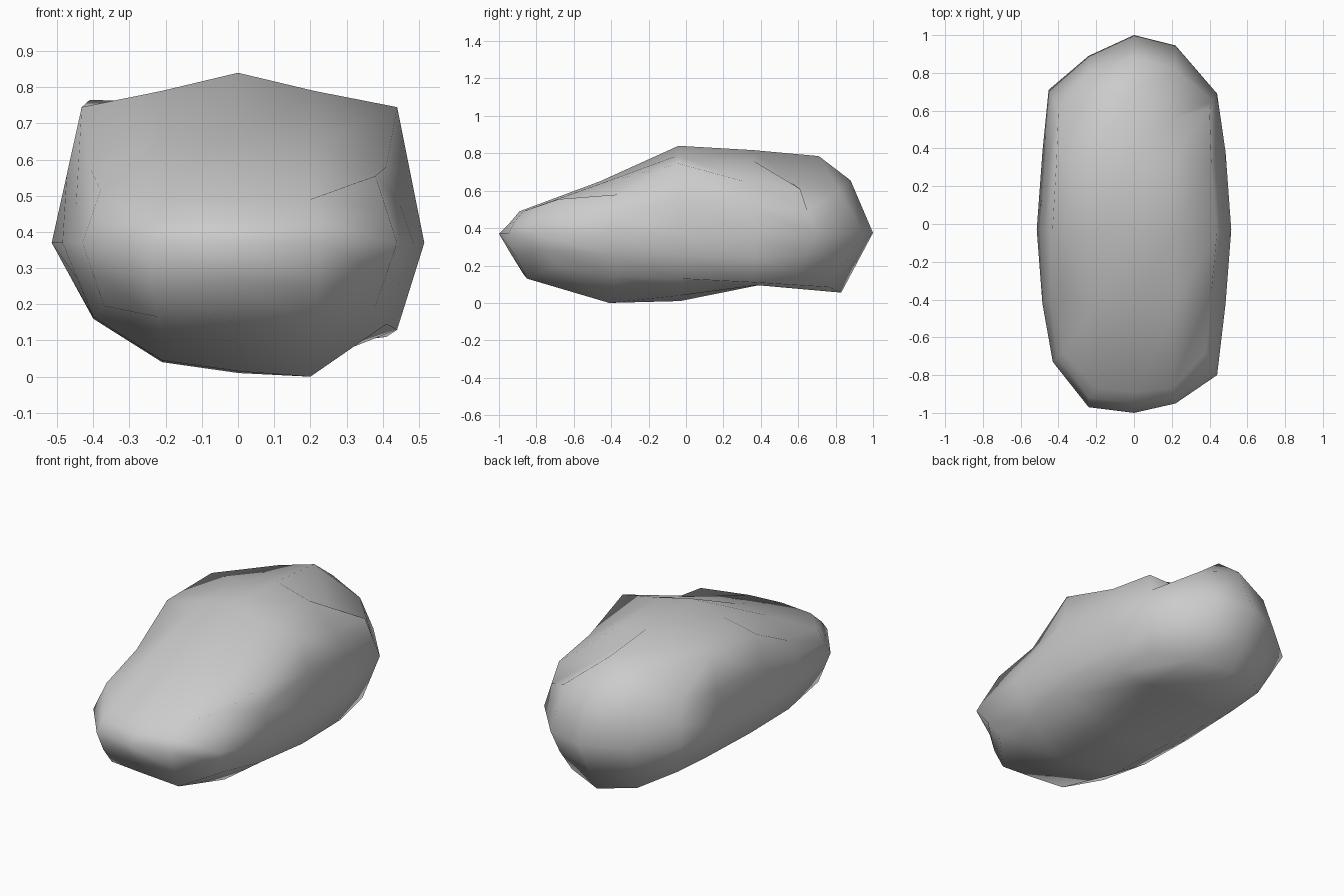
import bpy, bmesh

if "Cube" in bpy.data.objects:
    bpy.data.objects.remove(bpy.data.objects["Cube"])

# Lengthwise stations, each (x, y, z):
# side middle, top corner, top quarter, top middle, bottom middle, bottom quarter, bottom corner
STATIONS = [
    [(.44, -.80, .375), (.38, -.68, .56), (.20, -.87, .495), (0, -.89, .495),
     (0, -.87, .16), (.21, -.85, .135), (.38, -.68, .20)],
    [(.485, -.42, .375), (.41, -.36, .585), (.21, -.45, .645), (0, -.46, .655),
     (0, -.41, .02), (.20, -.41, .005), (.41, -.38, .15)],
    [(.515, -.03, .375), (.44, -.04, .75), (.21, -.04, .795), (0, -.04, .845),
     (0, -.03, .015), (.21, -.03, .045), (.44, -.03, .135)],
    [(.485, .38, .375), (.41, .31, .655), (.21, .36, .765), (0, .36, .822),
     (0, .39, .10), (.21, .38, .10), (.41, .36, .115)],
    [(.44, .69, .375), (.40, .61, .615), (.20, .56, .65), (0, .71, .79),
     (0, .83, .06), (.21, .76, .09), (.39, .60, .15)],
]
# Where the left half differs from the mirrored right: station -> {point: position}
LEFT = {
    0: {0: (-.43, -.73, .375), 1: (-.38, -.68, .52), 6: (-.37, -.70, .20), 5: (-.22, -.86, .17)},
    1: {5: (-.21, -.41, .05), 6: (-.40, -.38, .17)},
    2: {1: (-.432, -.04, .75), 6: (-.40, -.03, .165)},
    3: {1: (-.41, .34, .77), 6: (-.39, .36, .17)},
    4: {0: (-.452, .71, .375), 2: (-.21, .68, .74), 6: (-.37, .60, .17)},
}
# Rows of the two end caps, top to bottom: z and y at middle, z at quarter, y at left and right quarter
FRONT = [(.43, -.945, .435, -.92, -.92), (.375, -1, .375, -.97, -.95), (.265, -.935, .255, -.91, -.91)]
BACK = [(.66, .88, .61, .80, .82), (.38, 1, .38, .89, .945), (.22, .915, .23, .82, .86)]


def between(a, b):
    return tuple((i + j) / 2 for i, j in zip(a, b))


def half(side, tc, tq, tm, bmid, bq, bc):
    return [tq, tc, between(tc, side), side, between(side, bc), bc, bq]


def ring(k):
    s = STATIONS[k]
    left = [(-x, y, z) for x, y, z in s]
    for i, p in LEFT[k].items():
        left[i] = p
    return [s[3]] + half(*s) + [s[4]] + half(*left)[::-1]


bm = bmesh.new()
rings = [[bm.verts.new(p) for p in ring(k)] for k in range(5)]

# Body skin
for a, b in zip(rings, rings[1:]):
    for i in range(16):
        j = (i + 1) % 16
        bm.faces.new((a[i], a[j], b[j], b[i]))


# Rounded ends
def cap(r, rows):
    grid = [[r[14], r[15], r[0], r[1], r[2]]]
    for k, (zm, ym, zq, yl, yr) in enumerate(rows):
        inner = [bm.verts.new(p) for p in ((-.24, yl, zq), (0, ym, zm), (.22, yr, zq))]
        grid.append([r[13 - k]] + inner + [r[3 + k]])
    grid.append([r[10], r[9], r[8], r[7], r[6]])
    for a, b in zip(grid, grid[1:]):
        for i in range(4):
            bm.faces.new((a[i], a[i + 1], b[i + 1], b[i]))


cap(rings[0], FRONT)
cap(rings[-1], BACK)

# Smooth surface, base on the ground
low = min(v.co.z for v in bm.verts)
for v in bm.verts:
    v.co.z -= low
bmesh.ops.recalc_face_normals(bm, faces=bm.faces)
for f in bm.faces:
    f.smooth = True

mesh = bpy.data.meshes.new("boulder")
bm.to_mesh(mesh)
bm.free()
boulder = bpy.data.objects.new("boulder", mesh)
bpy.context.collection.objects.link(boulder)
